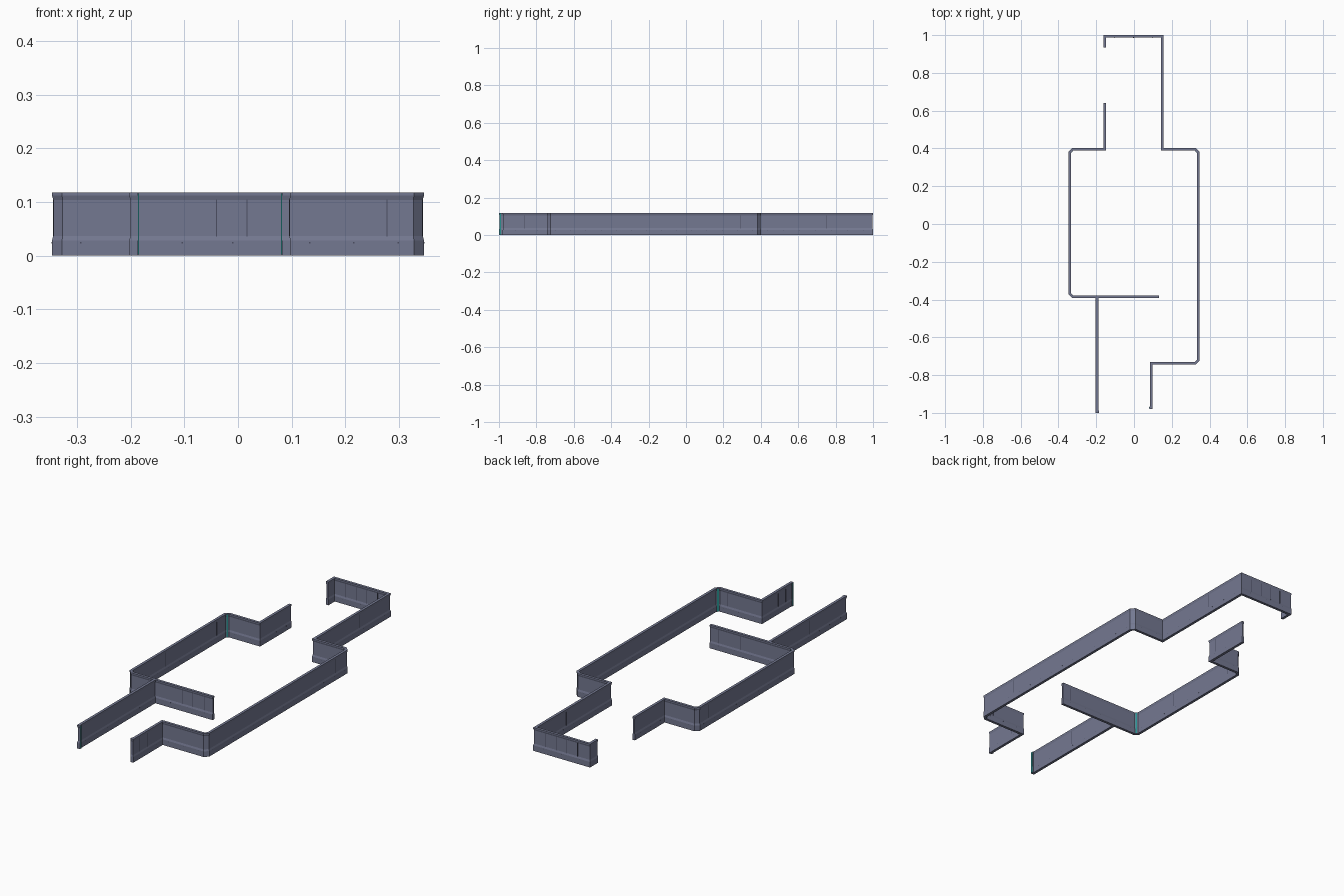
import bpy, bmesh, math
from mathutils import Vector, Matrix

if "Cube" in bpy.data.objects:
    bpy.data.objects.remove(bpy.data.objects["Cube"])

H = 0.118      # wall height
CUT = 0.015    # chamfer on outer corners


def material(name, rgb):
    m = bpy.data.materials.new(name)
    m.diffuse_color = (*rgb, 1)
    m.use_nodes = True
    m.node_tree.nodes["Principled BSDF"].inputs["Base Color"].default_value = m.diffuse_color
    return m


WALL = material("slate_panel", (0.175, 0.19, 0.285))
SEAM = material("dark_seam", (0.07, 0.075, 0.12))
TEAL = material("teal_light", (0.02, 0.28, 0.27))

# Half section: skirting at the foot, recessed panel, cornice at the top
HALF = [(0.0068, 0), (0.0068, 0.028), (0.0042, 0.037),
        (0.0042, 0.104), (0.0068, 0.112), (0.0068, H)]
SECTION = HALF + [(-w, z) for w, z in reversed(HALF)]


def finish(bm, name, mat):
    bmesh.ops.recalc_face_normals(bm, faces=bm.faces)
    me = bpy.data.meshes.new(name)
    bm.to_mesh(me)
    bm.free()
    me.materials.append(mat)
    ob = bpy.data.objects.new(name, me)
    bpy.context.collection.objects.link(ob)
    return ob


def wall(name, path, chamfered=()):
    """Sweep the wall section along a plan path with mitred corners."""
    src = [Vector(p) for p in path]
    pts = []
    for i, p in enumerate(src):
        if i in chamfered:
            pts.append(p + (src[i - 1] - p).normalized() * CUT)
            pts.append(p + (src[i + 1] - p).normalized() * CUT)
        else:
            pts.append(p)
    bm = bmesh.new()
    rings = []
    for i, p in enumerate(pts):
        a = (p - pts[i - 1]).normalized() if i else None
        b = (pts[i + 1] - p).normalized() if i < len(pts) - 1 else None
        a, b = a or b, b or a
        na, nb = Vector((-a.y, a.x)), Vector((-b.y, b.x))
        n = (na + nb) / (1 + na.dot(nb))
        rings.append([bm.verts.new((p.x + n.x * w, p.y + n.y * w, z))
                      for w, z in SECTION])
    k = len(SECTION)
    for r, s in zip(rings, rings[1:]):
        for j in range(k):
            bm.faces.new((r[j], r[(j + 1) % k], s[(j + 1) % k], s[j]))
    bm.faces.new(rings[0])
    bm.faces.new(rings[-1])
    return finish(bm, name, WALL)


def boxes(name, items, mat):
    """items: (x, y, z, angle, width, depth, height), centred."""
    bm = bmesh.new()
    for x, y, z, ang, w, d, h in items:
        m = (Matrix.Translation((x, y, z)) @ Matrix.Rotation(ang, 4, 'Z')
             @ Matrix.Diagonal((w, d, h, 1)))
        bmesh.ops.create_cube(bm, size=1, matrix=m)
    return finish(bm, name, mat)


right = [(-0.155, 0.935), (-0.155, 0.993), (0.15, 0.993), (0.15, 0.395),
         (0.34, 0.395), (0.34, -0.737), (0.092, -0.737), (0.092, -0.973),
         (0.082, -0.973)]
left = [(-0.155, 0.64), (-0.155, 0.395), (-0.34, 0.395), (-0.34, -0.385),
        (0.132, -0.385)]
entry = [(-0.196, -0.385), (-0.196, -0.993), (-0.186, -0.993)]

wall("right_wall_run", right, (4, 5))
wall("left_wall_run", left, (2, 3))
wall("entry_wall", entry)

# Teal strips on the inner side of chamfered corners and on the entry jambs
strips = []
for x, y in (right[4], right[5], left[2], left[3]):
    sx = -math.copysign(1, x)
    sy = -1 if y > 0 else 1
    off = CUT / 2 + 0.0066 / math.sqrt(2)
    strips.append((x + sx * off, y + sy * off, H / 2,
                   math.atan2(sy, sx), 0.002, 0.008, H - 0.004))
strips += [(-0.1855, -0.993, H / 2, 0, 0.003, 0.008, H - 0.004),
           (0.0815, -0.973, H / 2, 0, 0.003, 0.008, H - 0.004)]
boxes("corner_light_strips", strips, TEAL)

# Panel seams, standing slightly proud of the recessed panel
seams = [(x, 0.993, 0.07, 0, 0.003, 0.0098, 0.07)
         for x in (-0.09, -0.03, 0.03, 0.09)]
seams += [(x, -0.385, 0.07, 0, 0.002, 0.009, 0.07) for x in (-0.04, 0.017, 0.083)]
seams += [(0.278, -0.737, 0.07, 0, 0.002, 0.009, 0.07)]
seams += [(0.092, y, 0.07, 0, 0.009, 0.002, 0.07)
          for y in (-0.81, -0.865, -0.925)]
seams += [(x, y, 0.07, 0, 0.009, 0.002, 0.07) for x, y in
          ((0.34, -0.5), (0.34, 0.29), (0.15, 0.75), (-0.34, 0.31),
           (-0.34, -0.1), (-0.196, -0.7), (-0.155, 0.44))]
boxes("panel_seams", seams, SEAM)

# Small bolts along the skirting of every wall
bolts = []
for path in (right, left, entry):
    for p, q in zip(path, path[1:]):
        a, b = Vector(p), Vector(q)
        n = int((b - a).length / 0.08)
        ang = math.atan2(b.y - a.y, b.x - a.x)
        for i in range(n):
            c = a.lerp(b, (i + 0.5) / n)
            bolts.append((c.x, c.y, 0.024, ang, 0.003, 0.0142, 0.003))
boxes("skirting_bolts", bolts, SEAM)
